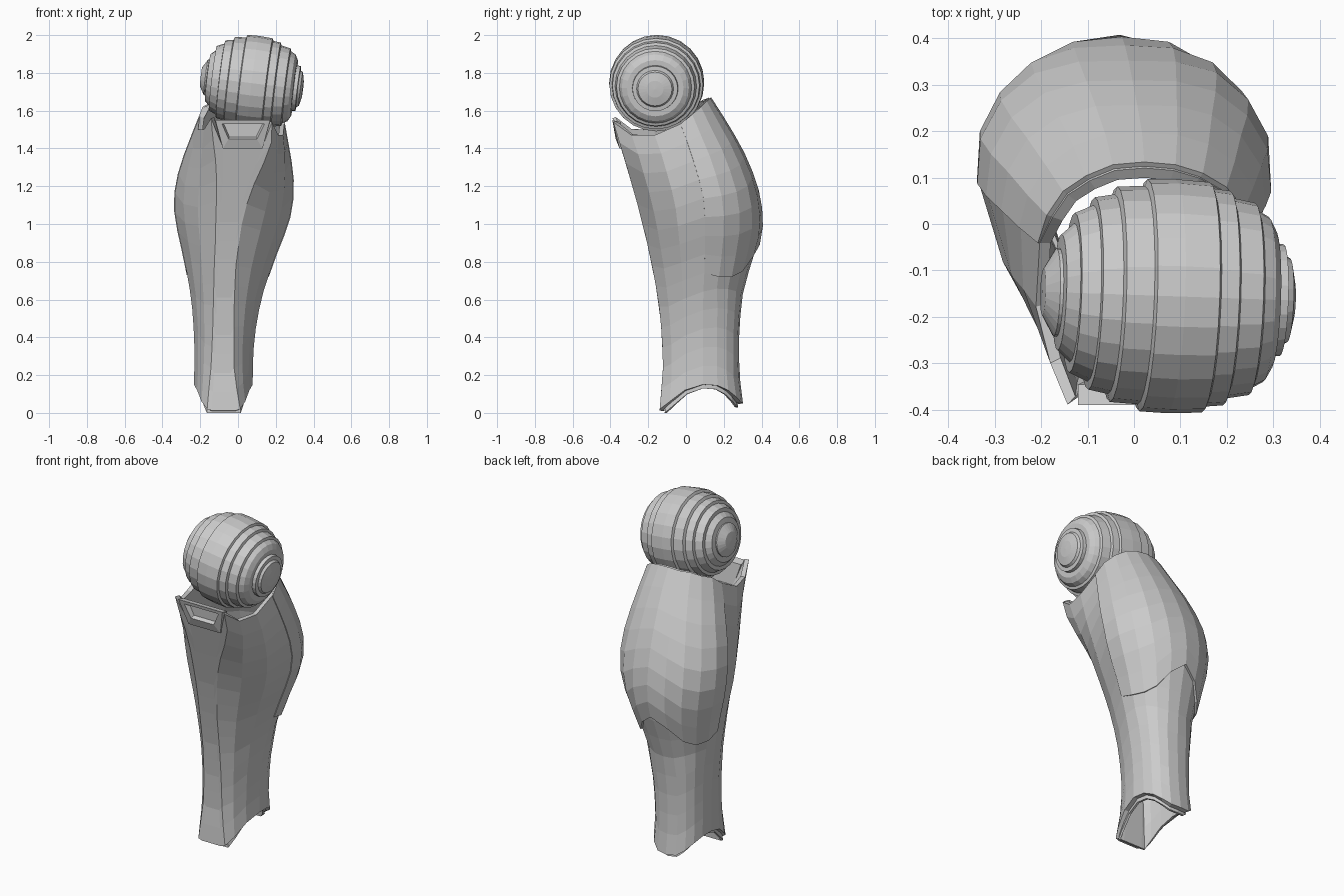
import bpy, bmesh, math
from mathutils import Vector

# Cross-sections: z, x left, x right, y front, y back, ridge left, ridge right, y of widest point
LEVELS = [
    (0.00, -0.240, 0.085, -0.145, 0.310, -0.165, 0.015, 0.09),
    (0.12, -0.238, 0.083, -0.135, 0.300, -0.155, -0.005, 0.09),
    (0.20, -0.235, 0.080, -0.125, 0.285, -0.145, -0.020, 0.09),
    (0.40, -0.235, 0.090, -0.130, 0.285, -0.135, -0.022, 0.09),
    (0.60, -0.250, 0.125, -0.150, 0.297, -0.130, -0.020, 0.09),
    (0.80, -0.285, 0.190, -0.188, 0.350, -0.125, -0.010, 0.10),
    (0.90, -0.307, 0.230, -0.210, 0.385, -0.120, 0.005, 0.10),
    (1.00, -0.330, 0.270, -0.232, 0.400, -0.118, 0.020, 0.10),
    (1.10, -0.342, 0.292, -0.260, 0.393, -0.115, 0.045, 0.10),
    (1.20, -0.335, 0.298, -0.288, 0.372, -0.112, 0.080, 0.08),
    (1.30, -0.310, 0.290, -0.317, 0.335, -0.115, 0.125, 0.05),
    (1.40, -0.275, 0.272, -0.345, 0.290, -0.125, 0.175, 0.02),
    (1.50, -0.235, 0.255, -0.382, 0.232, -0.140, 0.180, -0.02),
    (1.60, -0.195, 0.235, -0.400, 0.170, -0.145, 0.180, -0.05),
    (1.68, -0.170, 0.215, -0.410, 0.118, -0.145, 0.180, -0.06),
]
ARC = 10  # segments round the calf
# Rim heights per column: ridge(4), right side(2), back arc(11), left side(2)
TOP = [1.56, 1.41, 1.41, 1.54, 1.47, 1.47, 1.53, 1.58, 1.62, 1.65, 1.665, 1.67,
       1.665, 1.66, 1.64, 1.62, 1.57, 1.50, 1.50]
BOTTOM = [0.02, 0.012, 0.012, 0.02, 0.06, 0.12, 0.15, 0.145, 0.12, 0.085, 0.055, 0.05,
          0.055, 0.085, 0.12, 0.145, 0.15, 0.12, 0.06]


def section(z, off):
    """Outline of the leg at height z, grown by off."""
    z0 = min(max(z, LEVELS[0][0]), LEVELS[-1][0])
    for a, b in zip(LEVELS, LEVELS[1:]):
        if z0 <= b[0]:
            break
    t = (z0 - a[0]) / (b[0] - a[0])
    _, xl, xr, yf, yb, ra, rb, yw = [p + (q - p) * t for p, q in zip(a, b)]
    xl, xr, yf, yb = xl - off, xr + off, yf - off, yb + off

    def side(xs, xw, s):
        p, q = Vector((xs, yf)), Vector((xw, yw))
        c = ((p + q) / 2).lerp(Vector((xw, yf)), 0.5)
        return p * (1 - s) ** 2 + c * (2 * s * (1 - s)) + q * s * s
    cx, rx = (xl + xr) / 2, (xr - xl) / 2
    power = 0.82 if z < 0.6 else 0.95  # squarer towards the ankle
    pts = [Vector((ra + (rb - ra) * f, yf)) for f in (0, 0.15, 0.85, 1)]
    pts += [side(rb, xr, 0.33), side(rb, xr, 0.67)]
    for i in range(ARC + 1):
        w = math.pi * i / ARC
        c, s = math.cos(w), abs(math.sin(w))
        pts.append(Vector((cx + rx * math.copysign(abs(c) ** power, c),
                           yw + (yb - yw) * s ** power)))
    return pts + [side(ra, xl, 0.67), side(ra, xl, 0.33)]


def new_object(name, bm):
    bmesh.ops.recalc_face_normals(bm, faces=bm.faces)
    me = bpy.data.meshes.new(name)
    bm.to_mesh(me)
    bm.free()
    ob = bpy.data.objects.new(name, me)
    bpy.context.collection.objects.link(ob)
    return ob


def shell(name, cols, low, high, off, rows, thick):
    """Skin of the chosen columns between two edge curves; off is per column."""
    bm = bmesh.new()
    grid = []
    for k, j in enumerate(cols):
        col = []
        for r in range(rows + 1):
            z = low[k] + (high[k] - low[k]) * r / rows
            p = section(z, off[k])[j]
            col.append(bm.verts.new((p.x, p.y, z)))
        grid.append(col)
    closed = len(cols) == len(TOP)
    for k in range(len(cols) if closed else len(cols) - 1):
        a, b = grid[k], grid[(k + 1) % len(cols)]
        for r in range(rows):
            bm.faces.new((a[r], b[r], b[r + 1], a[r + 1]))
    ob = new_object(name, bm)
    m = ob.modifiers.new("thickness", 'SOLIDIFY')
    m.thickness, m.offset = thick, -1
    return ob


n = len(TOP)
# Shin shell
shell("shin_shell", range(n), BOTTOM, TOP, [-0.004] * n, 14, 0.025)
# Inner ankle liner, peeking out below the shin shell
shell("ankle_liner", range(n), [max(z - 0.02, 0.0) for z in BOTTOM], [0.5] * n,
      [-0.032] * n, 4, 0.012)
# Calf muscle plate with a scalloped lower edge
cols = list(range(6, 6 + ARC + 1))
edge = [0.74, 0.72, 0.72, 0.75, 0.83, 0.89, 0.83, 0.75, 0.72, 0.73, 0.76]
off = [0.0] + [0.009] * (ARC - 1) + [0.0]
shell("calf_plate", cols, edge, [TOP[j] for j in cols], off, 8, 0.016)

# Knee ball: stepped profile revolved around a slightly tilted sideways axis
PROFILE = [(-0.27, 0.0), (-0.268, 0.05), (-0.242, 0.095), (-0.235, 0.095), (-0.232, 0.125),
           (-0.205, 0.15), (-0.205, 0.172), (-0.165, 0.190), (-0.163, 0.207), (-0.12, 0.215),
           (-0.115, 0.232), (-0.055, 0.235), (-0.05, 0.25), (0.01, 0.252), (0.085, 0.248),
           (0.09, 0.235), (0.13, 0.231), (0.135, 0.216), (0.185, 0.207), (0.19, 0.192),
           (0.215, 0.178), (0.23, 0.15), (0.23, 0.122), (0.25, 0.12), (0.252, 0.098),
           (0.265, 0.09), (0.275, 0.045), (0.277, 0.0)]
bm = bmesh.new()
vs = [bm.verts.new((u, 0, r)) for u, r in PROFILE]
es = [bm.edges.new(p) for p in zip(vs, vs[1:])]
bmesh.ops.spin(bm, geom=vs + es, cent=(0, 0, 0), axis=(1, 0, 0),
               angle=2 * math.pi, steps=24)
bmesh.ops.remove_doubles(bm, verts=bm.verts, dist=0.0005)
ball = new_object("knee_ball", bm)
ball.location = (0.07, -0.155, 1.747)
ball.rotation_euler = (0, math.radians(7), math.radians(-2))

# Knee collar: bevelled trapezoid bezel with a recessed face
bm = bmesh.new()
rings = []
for x0, x1, x2, x3, y_top, y_low, z_top, z_low in (
        (-0.12, -0.08, 0.13, 0.17, -0.345, -0.325, 1.54, 1.40),
        (-0.12, -0.08, 0.13, 0.17, -0.390, -0.352, 1.55, 1.40),
        (-0.085, -0.05, 0.10, 0.14, -0.385, -0.372, 1.53, 1.45),
        (-0.075, -0.045, 0.095, 0.13, -0.355, -0.350, 1.53, 1.46)):
    rings.append([bm.verts.new(p) for p in ((x0, y_top, z_top), (x1, y_low, z_low),
                                            (x2, y_low, z_low), (x3, y_top, z_top))])
for a, b in zip(rings, rings[1:]):
    for i in range(4):
        bm.faces.new((a[i], a[(i + 1) % 4], b[(i + 1) % 4], b[i]))
bm.faces.new(rings[-1])
bm.faces.new(rings[0][::-1])
new_object("knee_collar", bm)
